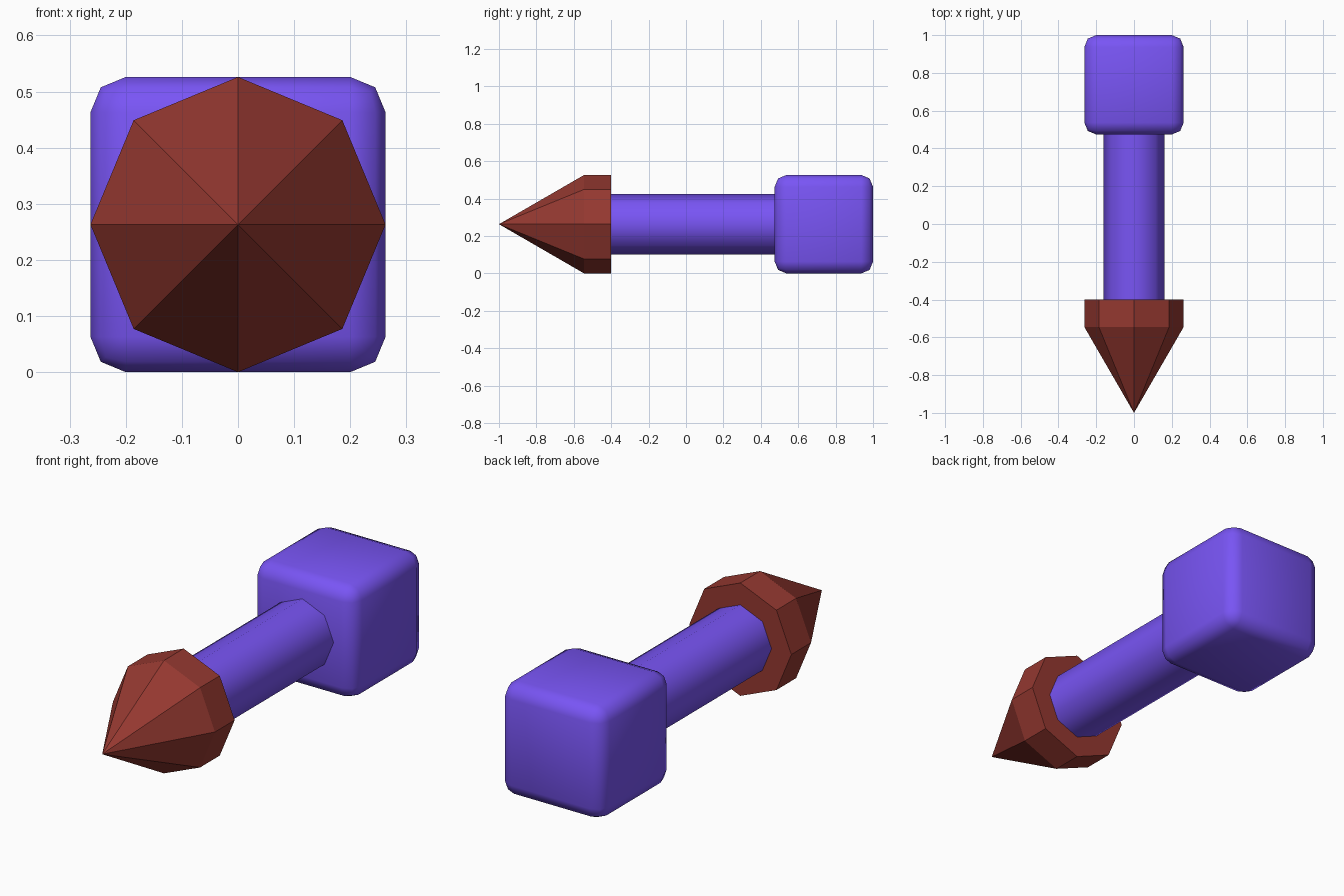
import bpy, bmesh, math
from mathutils import Matrix

if "Cube" in bpy.data.objects:
    bpy.data.objects.remove(bpy.data.objects["Cube"])

R = 0.263                     # half width of head and block, also the axis height
PURPLE = (0.19, 0.09, 0.91, 1)
RED = (0.30, 0.04, 0.03, 1)


def material(name, color):
    m = bpy.data.materials.new(name)
    m.diffuse_color = color
    m.use_nodes = True
    m.node_tree.nodes["Principled BSDF"].inputs["Base Color"].default_value = m.diffuse_color
    return m


def finish(bm, name, mat, smooth=False):
    bmesh.ops.recalc_face_normals(bm, faces=bm.faces)
    me = bpy.data.meshes.new(name)
    bm.to_mesh(me)
    bm.free()
    me.materials.append(mat)
    ob = bpy.data.objects.new(name, me)
    bpy.context.collection.objects.link(ob)
    if smooth:
        bpy.ops.object.select_all(action='DESELECT')
        ob.select_set(True)
        bpy.context.view_layer.objects.active = ob
        bpy.ops.object.shade_smooth_by_angle(angle=math.radians(60))
    return ob


def ring(bm, y, r, sides=8):
    """Octagon around the y axis line, with a corner at the top."""
    return [bm.verts.new((r * math.sin(a), y, R + r * math.cos(a)))
            for a in (2 * math.pi * i / sides for i in range(sides))]


def bridge(bm, a, b):
    for i in range(len(a)):
        j = (i + 1) % len(a)
        bm.faces.new((a[i], a[j], b[j], b[i]))


purple = material("purple", PURPLE)
red = material("dark_red", RED)

# Pointed head: short octagonal collar and a cone tip
bm = bmesh.new()
back, front = ring(bm, -0.40, R), ring(bm, -0.545, R)
bridge(bm, back, front)
bm.faces.new(back)
tip = bm.verts.new((0, -1, R))
for i in range(8):
    bm.faces.new((front[i], front[(i + 1) % 8], tip))
finish(bm, "pointed_head", red)

# Smooth eight-sided shaft, running a little way into the block
bm = bmesh.new()
a, b = ring(bm, -0.40, 0.161), ring(bm, 0.50, 0.161)
bridge(bm, a, b)
bm.faces.new(a)
bm.faces.new(b)
finish(bm, "shaft", purple, smooth=True)

# Rounded end block
bm = bmesh.new()
bmesh.ops.create_cube(bm, size=2 * R, matrix=Matrix.Translation((0, 1 - R, R)))
bmesh.ops.bevel(bm, geom=bm.edges[:], offset=0.063, segments=2, profile=0.5,
                affect='EDGES')
finish(bm, "end_block", purple, smooth=True)
